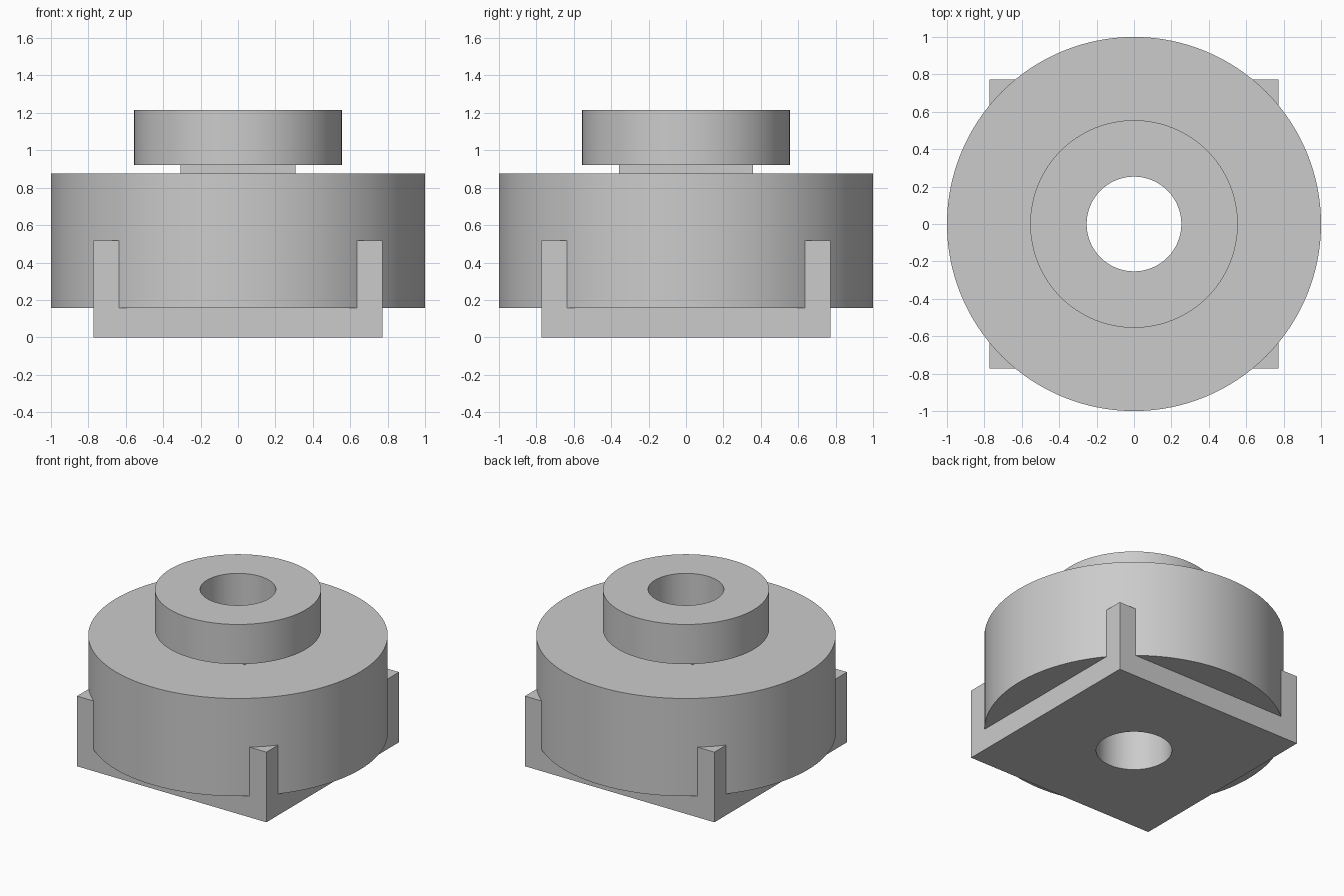
import bpy
import bmesh
from mathutils import Matrix

cube = bpy.data.objects.get("Cube")
if cube:
    bpy.data.objects.remove(cube, do_unlink=True)

SEGMENTS = 128
BORE = 0.253

grey = bpy.data.materials.new("plain grey")
grey.use_nodes = True
colour = (0.6, 0.6, 0.6, 1)
grey.diffuse_color = colour
grey.node_tree.nodes["Principled BSDF"].inputs["Base Color"].default_value = colour


def make_object(name, bm):
    mesh = bpy.data.meshes.new(name)
    bm.to_mesh(mesh)
    bm.free()
    mesh.materials.append(grey)
    obj = bpy.data.objects.new(name, mesh)
    bpy.context.collection.objects.link(obj)
    return obj


def cylinder(name, radius, z0, z1):
    bm = bmesh.new()
    bmesh.ops.create_cone(bm, cap_ends=True, segments=SEGMENTS, radius1=radius,
                          radius2=radius, depth=z1 - z0,
                          matrix=Matrix.Translation((0, 0, (z0 + z1) / 2)))
    return make_object(name, bm)


def block(name, half_x, half_y, z0, z1):
    bm = bmesh.new()
    size = Matrix.Diagonal((2 * half_x, 2 * half_y, z1 - z0, 1))
    bmesh.ops.create_cube(bm, size=1, matrix=Matrix.Translation((0, 0, (z0 + z1) / 2)) @ size)
    return make_object(name, bm)


def cut(obj, cutter):
    bpy.context.view_layer.objects.active = obj
    mod = obj.modifiers.new("cut", 'BOOLEAN')
    mod.operation = 'DIFFERENCE'
    mod.solver = 'EXACT'
    mod.object = cutter
    bpy.ops.object.modifier_apply(modifier=mod.name)


# Square base whose corners rise as posts around the drum
base = block("base_with_corner_posts", 0.772, 0.772, 0, 0.517)
# Wide drum, rectangular neck and top collar
drum = cylinder("drum", 1, 0.157, 0.877)
neck = block("neck", 0.307, 0.357, 0.877, 0.922)
collar = cylinder("top_collar", 0.555, 0.922, 1.215)

# Seat for the drum, then the bore through everything
seat = cylinder("seat_cutter", 1, 0.157, 2)
bore = cylinder("bore_cutter", BORE, -1, 2)
cut(base, seat)
parts = (base, drum, neck, collar)
for part in parts:
    cut(part, bore)
for cutter in (seat, bore):
    bpy.data.objects.remove(cutter, do_unlink=True)

# Smooth round walls, sharp rims
bpy.ops.object.select_all(action='DESELECT')
for part in parts:
    part.select_set(True)
bpy.ops.object.shade_smooth_by_angle(angle=0.5)
